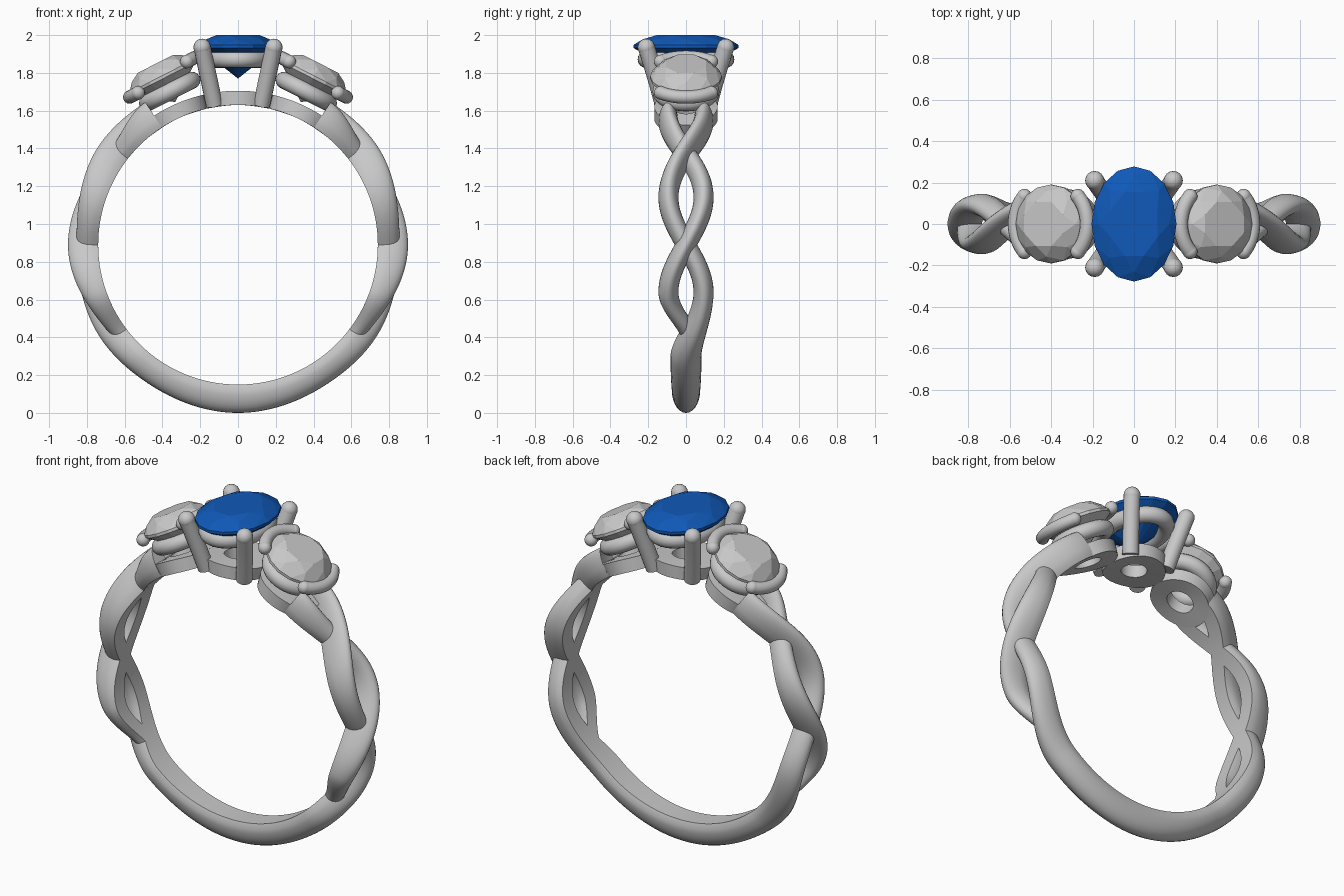
import bpy
import bmesh
from math import sin, cos, pi, radians
from mathutils import Matrix, Vector

cube = bpy.data.objects.get("Cube")
if cube:
    bpy.data.objects.remove(cube)

CENTRE_Z = 0.89      # centre of the finger hole
INNER = 0.74         # finger hole radius


def material(name, colour, roughness):
    m = bpy.data.materials.new(name)
    m.use_nodes = True
    m.diffuse_color = (*colour, 1)
    bsdf = m.node_tree.nodes["Principled BSDF"]
    bsdf.inputs["Base Color"].default_value = (*colour, 1)
    bsdf.inputs["Roughness"].default_value = roughness
    return m


METAL = material("silver grey", (0.58, 0.58, 0.58), 0.4)
BLUE = material("deep blue", (0.005, 0.1, 0.48), 0.3)


def finish(name, bm, mat, smooth=True):
    bmesh.ops.recalc_face_normals(bm, faces=bm.faces)
    mesh = bpy.data.meshes.new(name)
    bm.to_mesh(mesh)
    bm.free()
    mesh.materials.append(mat)
    if smooth:
        mesh.shade_smooth()
        mesh.set_sharp_from_angle(angle=radians(40))
    obj = bpy.data.objects.new(name, mesh)
    bpy.context.collection.objects.link(obj)
    return obj


def loft(bm, sections, closed=False, caps=True):
    """Skin a list of equally long point loops."""
    rings = [[bm.verts.new(p) for p in s] for s in sections]
    pairs = list(zip(rings, rings[1:]))
    if closed:
        pairs.append((rings[-1], rings[0]))
    for a, b in pairs:
        for i in range(len(a)):
            j = (i + 1) % len(a)
            bm.faces.new((a[i], a[j], b[j], b[i]))
    if caps and not closed:
        bm.faces.new(rings[0])
        bm.faces.new(rings[-1])


def tube(bm, path, radius, closed=False, sides=16):
    """Round tube along a path, with ball ends when open."""
    path = [Vector(p) for p in path]
    n = len(path)
    sections = []
    for i, p in enumerate(path):
        if closed:
            t = path[(i + 1) % n] - path[i - 1]
        else:
            t = path[min(i + 1, n - 1)] - path[max(i - 1, 0)]
        t.normalize()
        u = t.cross(Vector((1, 0, 0)) if abs(t.z) > 0.7 else Vector((0, 0, 1))).normalized()
        v = t.cross(u)
        sections.append([p + radius * (u * cos(2 * pi * k / sides) + v * sin(2 * pi * k / sides))
                         for k in range(sides)])
    loft(bm, sections, closed)


def ball(bm, centre, radius):
    bmesh.ops.create_uvsphere(bm, u_segments=16, v_segments=10, radius=radius,
                              matrix=Matrix.Translation(centre))


def ease(keys, t):
    """Smooth interpolation through (angle, value) keys, angles falling."""
    for (a, va), (b, vb) in zip(keys, keys[1:]):
        if t >= b:
            f = min(1, max(0, (a - t) / (a - b)))
            f = f * f * (3 - 2 * f)
            return va + (vb - va) * f
    return keys[-1][1]


# Shank: two D-section strands that weave, one running on into the bottom band
def strand(name, side, start, end, y_of, outer_keys, width_keys):
    bm = bmesh.new()
    steps = 90
    sections = []
    for i in range(steps + 1):
        t = start + (end - start) * i / steps
        y0, ro, hw = y_of(t), ease(outer_keys, t), ease(width_keys, t)
        prof = [(y0 + hw * cos(pi * k / 14), INNER + 0.03 + (ro - INNER - 0.03) * sin(pi * k / 14))
                for k in range(15)]
        prof += [(y0 - hw * 0.85, INNER), (y0 + hw * 0.85, INNER)]
        a = radians(t)
        sections.append([(side * r * cos(a), y, CENTRE_Z + r * sin(a)) for y, r in prof])
    loft(bm, sections, caps=end > -90)
    finish(name, bm, METAL)


def weave(t):
    return 0.093 * sin(pi * t / 38)


def long_y(t):
    return -weave(t) if t > -19 else ease([(-19, 0.093), (-50, 0)], t)


def short_y(t):
    return weave(t) if t > -19 else ease([(-19, -0.093), (-42, 0.03)], t)


for label, side in (("left", 1), ("right", -1)):
    strand(label + "_long_strand", side, 57, -90, long_y,
           [(57, 0.9), (38, 0.905), (0, 0.855), (-36, 0.88), (-55, 0.875), (-90, 0.89)],
           [(57, 0.052), (38, 0.06), (19, 0.053), (0, 0.06), (-19, 0.053), (-50, 0.082), (-90, 0.075)])
    strand(label + "_short_strand", side, 57, -41, short_y,
           [(57, 0.9), (38, 0.845), (0, 0.9), (-41, 0.82)],
           [(57, 0.052), (38, 0.06), (19, 0.053), (0, 0.06), (-19, 0.053), (-41, 0.05)])


# Gallery: pierced discs bent around the finger hole
def gallery_disc(name, arc, outer, hole):
    bm = bmesh.new()
    sections = []
    for i in range(48):
        a = 2 * pi * i / 48
        loop = []
        for rad, r in ((hole, INNER), (outer, INNER), (outer, 0.815), (hole, 0.815)):
            t = (arc + rad * cos(a)) / INNER
            loop.append((r * sin(t), rad * sin(a), CENTRE_Z + r * cos(t)))
        sections.append(loop)
    loft(bm, sections, closed=True)
    finish(name, bm, METAL)


gallery_disc("gallery_centre", 0, 0.17, 0.07)
gallery_disc("gallery_left", 0.335, 0.168, 0.075)
gallery_disc("gallery_right", -0.335, 0.168, 0.075)


# Faceted stones, made as the hull of their facet corners
def gem(name, mat, rx, ry, crown, depth, matrix, table=0.6):
    bm = bmesh.new()
    tiers = [(8, table, crown, 0.5), (8, 0.83, crown * 0.62, 0), (16, 1, 0.008, 0),
             (16, 1, -0.008, 0), (8, 0.5, -depth * 0.54, 0.5)]
    for count, scale, z, shift in tiers:
        for k in range(count):
            a = 2 * pi * (k + shift) / count
            bm.verts.new((rx * scale * cos(a), ry * scale * sin(a), z))
    bm.verts.new((0, 0, -depth))
    bmesh.ops.convex_hull(bm, input=bm.verts)
    bmesh.ops.dissolve_limit(bm, angle_limit=radians(1), verts=bm.verts, edges=bm.edges)
    bm.transform(matrix)
    finish(name, bm, mat, smooth=False)


def ellipse(rx, ry, z, start=0, end=2 * pi, count=48, closed=True):
    n = count if closed else count - 1
    return [(rx * cos(start + (end - start) * i / n), ry * sin(start + (end - start) * i / n), z)
            for i in range(count)]


# Centre stone with its rail and four prongs
gem("centre_stone", BLUE, 0.205, 0.278, 0.06, 0.17, Matrix.Translation((0, 0, 1.94)))
bm = bmesh.new()
tube(bm, ellipse(0.14, 0.21, 1.872), 0.046, closed=True)
finish("centre_rail", bm, METAL)
for sx in (-1, 1):
    for sy in (-1, 1):
        bm = bmesh.new()
        tube(bm, [(sx * x, sy * y, z) for x, y, z in
                  ((0.125, 0.12, 1.63), (0.148, 0.15, 1.74), (0.172, 0.183, 1.85), (0.19, 0.21, 1.935))],
             0.045)
        ball(bm, (sx * 0.19, sy * 0.21, 1.935), 0.046)
        finish("centre_prong", bm, METAL)

# Side stones, each with a seat rail and two curved claws
for label, side in (("left", 1), ("right", -1)):
    place = Matrix.Translation((side * 0.4, 0, 1.777)) @ Matrix.Rotation(side * radians(27), 4, "Y")
    gem(label + "_stone", METAL, 0.19, 0.19, 0.08, 0.148, place)
    bm = bmesh.new()
    tube(bm, ellipse(0.132, 0.132, -0.085), 0.045, closed=True)
    bm.transform(place)
    finish(label + "_seat_rail", bm, METAL)
    for part, mid, z in (("outer", 0, -0.015), ("inner", pi, 0.015)):
        if side < 0:
            mid = pi - mid
        bm = bmesh.new()
        arc = ellipse(0.203, 0.203, z, mid - 0.72, mid + 0.72, 20, closed=False)
        tube(bm, arc, 0.035)
        for tip in (arc[0], arc[-1]):
            ball(bm, tip, 0.036)
        bm.transform(place)
        finish(label + "_" + part + "_claw", bm, METAL)
